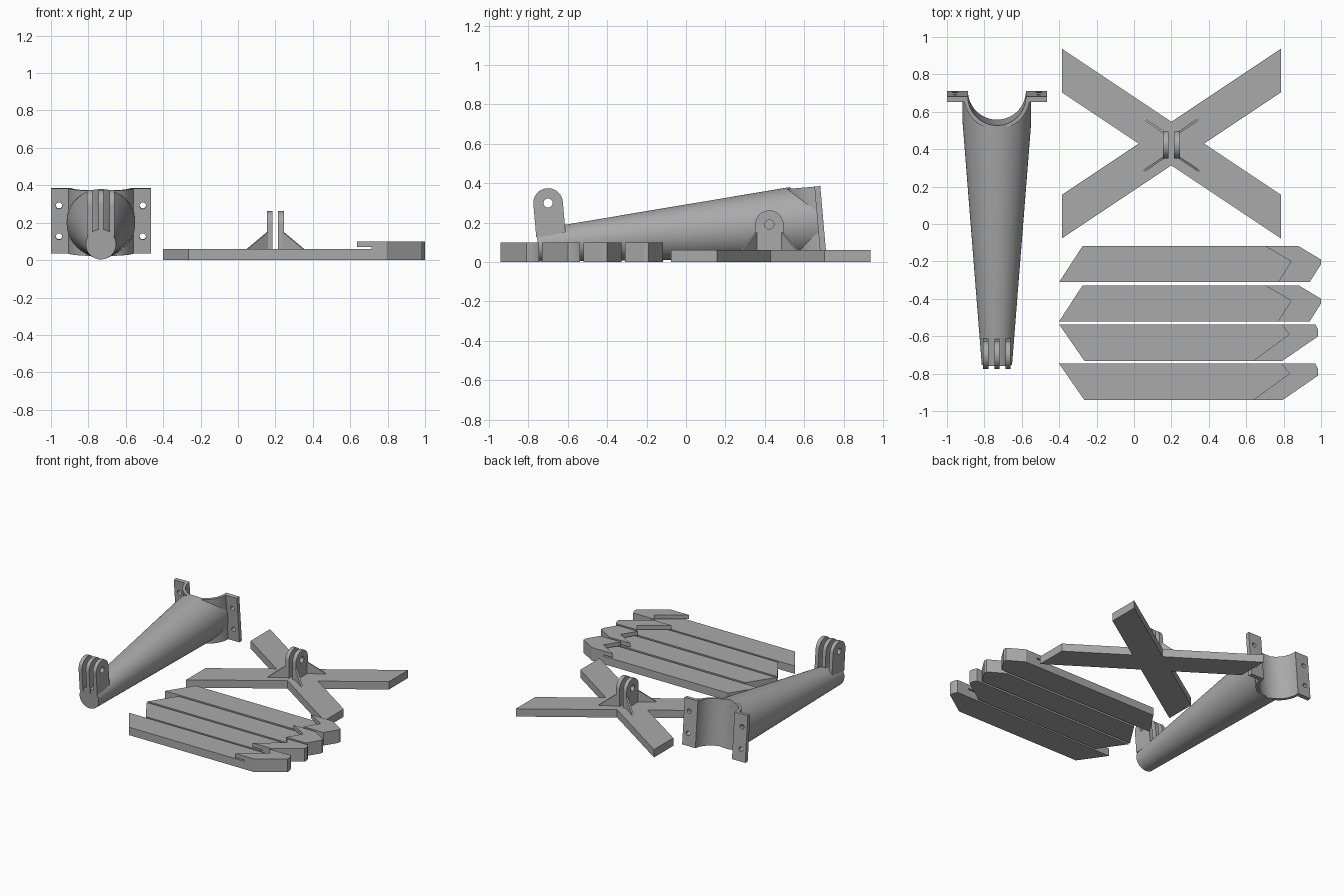
import bpy, bmesh, math
from mathutils import Matrix, Vector

if "Cube" in bpy.data.objects:
    bpy.data.objects.remove(bpy.data.objects["Cube"])

grey = bpy.data.materials.new("plain grey")
grey.use_nodes = True
tone = (0.4, 0.4, 0.4, 1)
grey.diffuse_color = tone
grey.node_tree.nodes["Principled BSDF"].inputs["Base Color"].default_value = tone

# Axis mapping: profile (a, b) and extrusion depth c to x, y, z
MAP = {"x": lambda a, b, c: (c, a, b),
       "y": lambda a, b, c: (a, c, b),
       "z": lambda a, b, c: (a, b, c)}


def prism(bm, pts, axis, lo, hi):
    """Extrude a flat outline along an axis."""
    rings = [[bm.verts.new(MAP[axis](a, b, c)) for a, b in pts] for c in (lo, hi)]
    bm.faces.new(rings[0])
    bm.faces.new(rings[1][::-1])
    n = len(pts)
    for i in range(n):
        j = (i + 1) % n
        bm.faces.new((rings[0][j], rings[0][i], rings[1][i], rings[1][j]))


def arc(cx, cy, r, start, end, n):
    """Points along an arc, angles in degrees."""
    steps = [math.radians(start + (end - start) * i / n) for i in range(n + 1)]
    return [(cx + r * math.cos(t), cy + r * math.sin(t)) for t in steps]


def circle(cx, cy, r, n=32):
    return arc(cx, cy, r, 0, 360, n)[:-1]


def make(name, solids, frame=Matrix(), cuts=()):
    """Build an object from prisms, cut it, place it and shade it."""
    def mesh_object(label, parts):
        bm = bmesh.new()
        for part in parts:
            prism(bm, *part)
        bmesh.ops.recalc_face_normals(bm, faces=bm.faces)
        me = bpy.data.meshes.new(label)
        bm.to_mesh(me)
        bm.free()
        ob = bpy.data.objects.new(label, me)
        bpy.context.collection.objects.link(ob)
        return ob
    ob = mesh_object(name, solids)
    if cuts:
        carve(ob, mesh_object(name + "_cutter", cuts))
    return finish(ob, frame)


def carve(ob, cutter):
    cutter.hide_render = True
    mod = ob.modifiers.new("cut", "BOOLEAN")
    mod.operation, mod.solver, mod.object = "DIFFERENCE", "EXACT", cutter
    dg = bpy.context.evaluated_depsgraph_get()
    me = bpy.data.meshes.new_from_object(ob.evaluated_get(dg))
    ob.modifiers.clear()
    ob.data = me
    bpy.data.objects.remove(cutter)


def finish(ob, frame):
    ob.data.materials.clear()
    ob.data.materials.append(grey)
    ob.data.shade_smooth()
    ob.data.set_sharp_from_angle(angle=math.radians(30))
    ob.matrix_world = frame
    return ob


def lug(cy, cz, r, base):
    """Round-topped hinge plate outline."""
    return [(cy - r, base), (cy + r, base)] + arc(cy, cz, r, 0, 180, 24)


# Crossed base: two sheared bars sharing a centre
cx, cy, half, top = 0.2, 0.43, 0.585, 0.06
w, reach = 0.117, 0.39
notch = w * half / reach
quarter = [(half, reach - w), (half, reach + w), (0, w)]
outline = [(notch, 0)] + quarter
outline += [(-x, y) for x, y in quarter[1::-1]] + [(-notch, 0)]
outline += [(-x, -y) for x, y in quarter]
outline += [(x, -y) for x, y in quarter[1::-1]]
make("cross_base", [([(cx + x, cy + y) for x, y in outline], "z", 0, top)])

# Hinge plates and diagonal gussets on the cross
for side, label in ((1, "left"), (-1, "right")):
    lo, hi = sorted((cx + side * 0.015, cx + side * 0.045))
    make(f"cross_hinge_{label}", [(lug(cy - 0.007, 0.19, 0.072, top), "x", lo, hi)],
         cuts=[(circle(cy - 0.007, 0.19, 0.023), "x", lo - 0.1, hi + 0.1)])
    for end, tag in ((1, "back"), (-1, "front")):
        run = Vector((side * 0.108, end * 0.073, 0))
        turn = Matrix.Rotation(math.atan2(run.y, run.x), 4, "Z")
        spot = Matrix.Translation((cx + side * 0.042, cy - 0.007 + end * 0.068, 0))
        make(f"gusset_{tag}_{label}",
             [([(0, top), (run.length, top), (0, 0.15)], "y", -0.006, 0.006)], spot @ turn)

# Flat legs with a raised, undercut, notched tip
back_leg = dict(tail=[(-0.275, -0.118), (-0.4, -0.31)],
                tip=[(0.94, -0.31), (1, -0.215), (1, -0.19), (0.88, -0.118)],
                vee=[(0.7, -0.118), (0.84, -0.2), (0.77, -0.31)])
front_leg = dict(tail=[(-0.4, -0.537), (-0.265, -0.732)],
                 tip=[(0.793, -0.732), (0.985, -0.6), (0.985, -0.567), (0.97, -0.537)],
                 vee=[(0.79, -0.537), (0.83, -0.59), (0.635, -0.732)])
for label, leg in (("back", back_leg), ("front", front_leg)):
    for k in range(2):
        slot = [(x + 0.08, y) for x, y in leg["vee"]]
        make(f"{label}_leg_{k + 1}",
             [(leg["tail"] + leg["tip"], "z", 0, top),
              (slot + leg["tip"], "z", top, 0.07),
              (leg["vee"] + leg["tip"], "z", 0.07, 0.1)],
             Matrix.Translation((0, -0.21 * k, 0)))

# Tapered arm, leaning back slightly; local y runs along its axis
tilt = Matrix.Translation((-0.733, 0.697, 0.211)) @ Matrix.Rotation(math.radians(5), 4, "X")
inner, outer, tall = 0.155, 0.176, 0.175
bm = bmesh.new()
rings = []
for y, r in ((-1.455, 0.081), (-0.16, 0.183), (-0.005, 0.183)):
    rings.append([bm.verts.new((a, y, b)) for a, b in circle(0, 0, r, 64)])
for a, b in zip(rings, rings[1:]):
    for i in range(64):
        j = (i + 1) % 64
        bm.faces.new((a[i], a[j], b[j], b[i]))
bm.faces.new(rings[0])
bm.faces.new(rings[-1])
bmesh.ops.recalc_face_normals(bm, faces=bm.faces)
me = bpy.data.meshes.new("tapered_arm")
bm.to_mesh(me)
bm.free()
arm = bpy.data.objects.new("tapered_arm", me)
bpy.context.collection.objects.link(arm)
bm = bmesh.new()
prism(bm, circle(0, 0, inner + 0.001, 64), "z", -0.4, 0.4)
bmesh.ops.recalc_face_normals(bm, faces=bm.faces)
me = bpy.data.meshes.new("arm_cutter")
bm.to_mesh(me)
bm.free()
cutter = bpy.data.objects.new("arm_cutter", me)
bpy.context.collection.objects.link(cutter)
carve(arm, cutter)
finish(arm, tilt)

# Half-pipe saddle and its bolted flanges
make("saddle", [(arc(0, 0, inner, 180, 360, 40) + arc(0, 0, outer, 360, 180, 40),
                 "z", -tall, tall)], tilt)
for side, label in ((1, "left"), (-1, "right")):
    lo, hi = sorted((side * 0.165, side * 0.267))
    make(f"flange_{label}",
         [([(lo, -tall), (hi, -tall), (hi, tall), (lo, tall)], "y", -0.03, 0)], tilt,
         [(circle(side * 0.224, z, 0.017, 24), "y", -0.2, 0.2) for z in (-0.083, 0.083)])

# Three hinge plates on the narrow end
for i, x in enumerate((-0.06, 0, 0.06)):
    make(f"arm_hinge_{i + 1}",
         [(lug(-1.384, 0.21, 0.075, 0.044), "x", x - 0.014, x + 0.014)], tilt,
         [(circle(-1.384, 0.21, 0.023), "x", x - 0.1, x + 0.1)])
